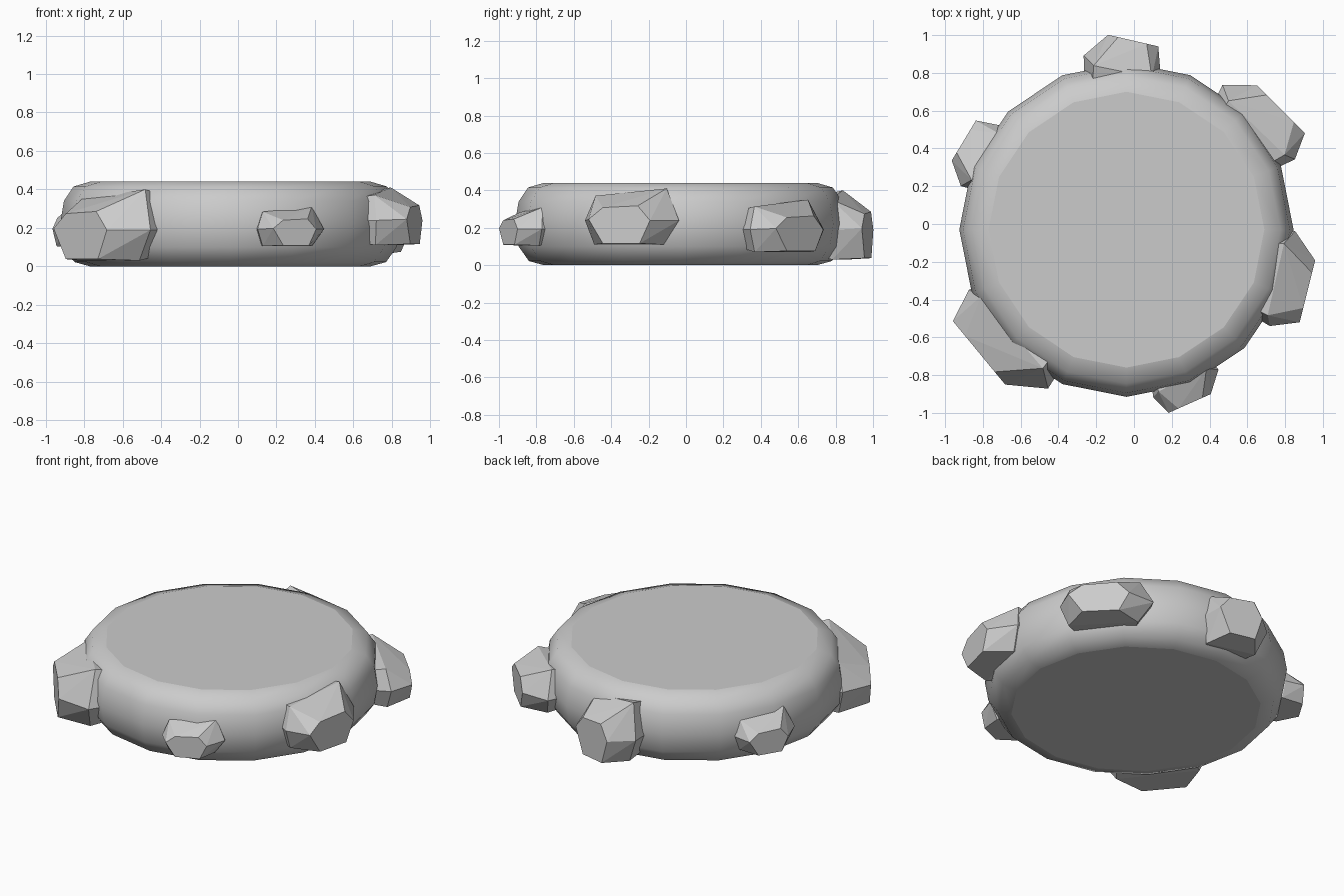
import bpy, bmesh
from math import cos, sin, radians, tau

if "Cube" in bpy.data.objects:
    bpy.data.objects.remove(bpy.data.objects["Cube"])


def make_object(name, bm):
    bmesh.ops.recalc_face_normals(bm, faces=bm.faces[:])
    mesh = bpy.data.meshes.new(name)
    bm.to_mesh(mesh)
    bm.free()
    obj = bpy.data.objects.new(name, mesh)
    bpy.context.collection.objects.link(obj)
    return obj


def loft(bm, rings):
    """Join rings of points with quads and cap both ends."""
    loops = [[bm.verts.new(p) for p in ring] for ring in rings]
    n = len(loops[0])
    for a, b in zip(loops, loops[1:]):
        for i in range(n):
            j = (i + 1) % n
            bm.faces.new((a[i], a[j], b[j], b[i]))
    bm.faces.new(loops[0])
    bm.faces.new(loops[-1])


# Sixteen-sided rounded disc
CX, CY, SIDES = -0.04, -0.03, 16
profile = [(0.73, 0), (0.81, 0.022), (0.865, 0.10), (0.885, 0.22),
           (0.865, 0.34), (0.815, 0.415), (0.73, 0.44)]
bm = bmesh.new()
loft(bm, [[(CX + r * cos(tau * i / SIDES), CY + r * sin(tau * i / SIDES), z)
           for i in range(SIDES)] for r, z in profile])
disc = make_object("disc", bm)
for p in disc.data.polygons:
    p.use_smooth = len(p.vertices) == 4

# Faceted stone: outer cap and wide girdle as (along, up, depth)
cap = [(0.11, 0.45, 0), (0.26, 0.66, 0), (0.63, 0.69, 0),
       (0.76, 0.43, 0), (0.65, 0.02, 0), (0.26, 0.02, 0)]
girdle = [(0.0, 0.43, 0.9), (0.1, 0.87, 1.05), (0.85, 1.0, 1.1),
          (1.0, 0.43, 0.85), (0.83, 0.0, 0.95), (0.09, 0.0, 1.0)]


def stone(name, angle, dist, start, width, z0, height, depth):
    a = radians(angle)

    def place(u, h, v):
        t, d = start + u * width, dist - v * depth
        return (d * cos(a) - t * sin(a), d * sin(a) + t * cos(a), z0 + h * height)

    # Embedded end, narrowed slightly
    base = [(0.5 + (u - 0.5) * 0.86, 0.45 + (h - 0.45) * 0.86, v + 0.75)
            for u, h, v in girdle]
    bm = bmesh.new()
    loft(bm, [[place(*p) for p in ring] for ring in (base, girdle, cap)])
    bmesh.ops.convex_hull(bm, input=bm.verts[:])
    pts = [v.co.copy() for v in bm.verts]
    bm.clear()
    for p in pts:
        bm.verts.new(p)
    bmesh.ops.convex_hull(bm, input=bm.verts[:])
    bmesh.ops.dissolve_limit(bm, angle_limit=radians(2), verts=bm.verts[:],
                             edges=bm.edges[:])
    make_object(name, bm)


# Six stones set around the rim
stone("large_stone", 219.5, 1.067, -0.287, 0.67, 0.03, 0.37, 0.19)
stone("front_stone", -66, 0.988, -0.28, 0.375, 0.105, 0.205, 0.12)
stone("right_stone", -14, 0.977, -0.35, 0.52, 0.11, 0.30, 0.165)
stone("back_right_stone", 45, 0.98, -0.36, 0.55, 0.07, 0.28, 0.15)
stone("back_stone", 77, 0.945, 0.04, 0.42, 0.03, 0.37, 0.16)
stone("left_stone", 149, 1.0, -0.08, 0.38, 0.10, 0.22, 0.13)
